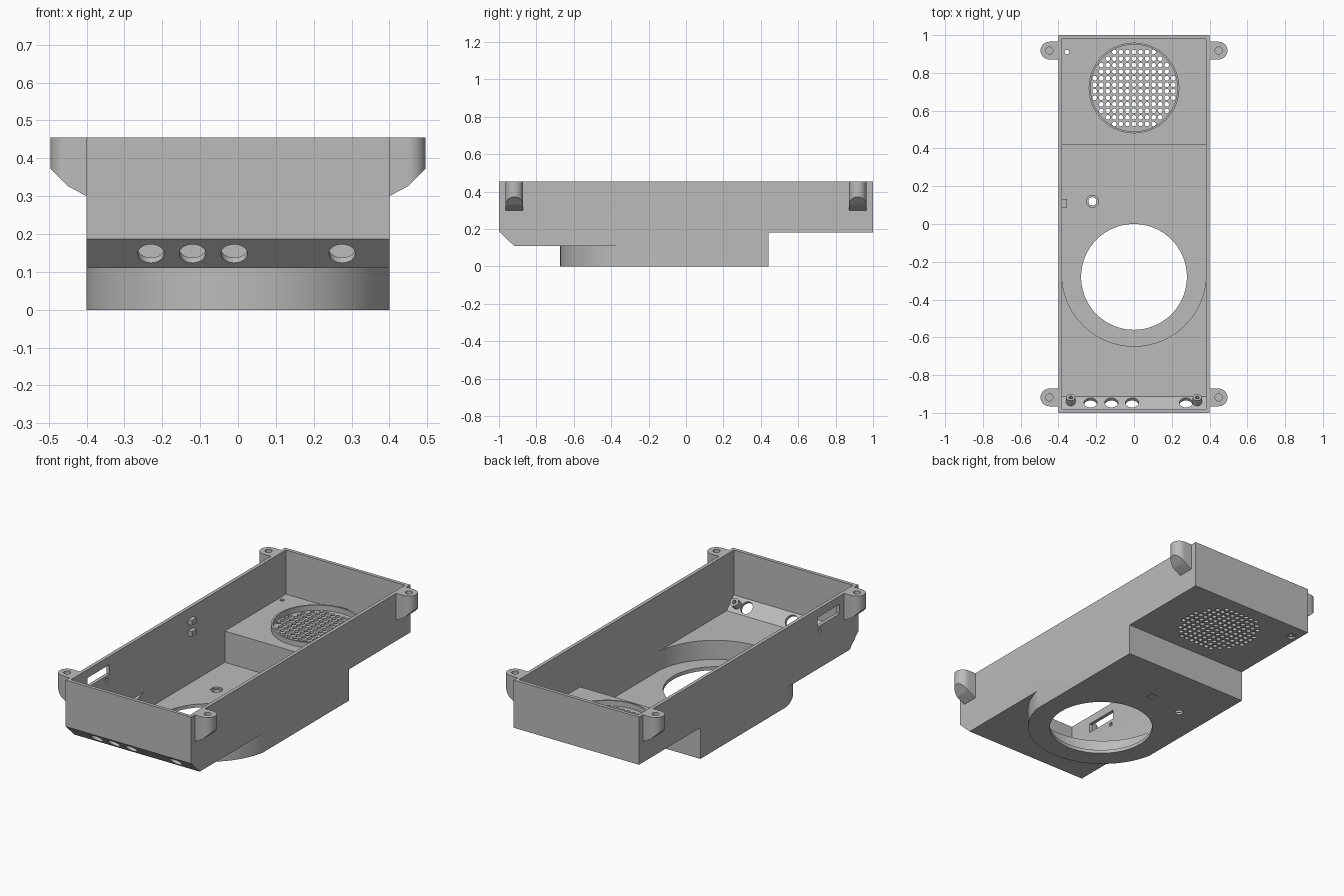
import bpy, bmesh
from math import sin, cos, asin, pi
from mathutils import Vector

if "Cube" in bpy.data.objects:
    bpy.data.objects.remove(bpy.data.objects["Cube"], do_unlink=True)

grey = bpy.data.materials.new("light_grey_plastic")
grey.use_nodes = True
grey.diffuse_color = (0.5, 0.5, 0.5, 1)
grey.node_tree.nodes["Principled BSDF"].inputs["Base Color"].default_value = (0.5, 0.5, 0.5, 1)

TOP, WALL = 0.455, 0.02
UP = Vector((0, 0, 1))
SLOPE = Vector((0, 1, 1)).normalized()      # inward normal of the front chamfer


def finish(name, bm):
    bmesh.ops.recalc_face_normals(bm, faces=bm.faces[:])
    mesh = bpy.data.meshes.new(name)
    bm.to_mesh(mesh)
    bm.free()
    mesh.materials.append(grey)
    ob = bpy.data.objects.new(name, mesh)
    bpy.context.scene.collection.objects.link(ob)
    return ob


def add_prism(bm, pts, lo, hi, place):
    """Extrude a 2D outline from lo to hi; place maps (u, v, w) to a 3D point."""
    a = [bm.verts.new(place(u, v, lo)) for u, v in pts]
    b = [bm.verts.new(place(u, v, hi)) for u, v in pts]
    bm.faces.new(a)
    bm.faces.new(b)
    for i in range(len(pts)):
        j = (i + 1) % len(pts)
        bm.faces.new((a[i], a[j], b[j], b[i]))


def prism(name, pts, lo, hi, place):
    bm = bmesh.new()
    add_prism(bm, pts, lo, hi, place)
    return finish(name, bm)


def along_x(u, v, w):
    return (w, u, v)


def along_y(u, v, w):
    return (u, w, v)


def along_z(u, v, w):
    return (u, v, w)


def circle(r, n):
    return [(r * cos(2 * pi * i / n), r * sin(2 * pi * i / n)) for i in range(n)]


def cylinders(name, specs, axis=UP):
    """Each spec is (centre, radius, low, high, sides) along the axis."""
    side = Vector((1, 0, 0))
    other = axis.cross(side)
    bm = bmesh.new()
    for c, r, lo, hi, n in specs:
        add_prism(bm, circle(r, n), lo, hi,
                  lambda u, v, w: Vector(c) + side * u + other * v + axis * w)
    return finish(name, bm)


def boxes(name, specs):
    bm = bmesh.new()
    for c, s in specs:
        ret = bmesh.ops.create_cube(bm, size=1)
        bmesh.ops.scale(bm, vec=s, verts=ret["verts"])
        bmesh.ops.translate(bm, vec=c, verts=ret["verts"])
    return finish(name, bm)


def combine(ob, tool, operation="DIFFERENCE"):
    mod = ob.modifiers.new("combine", "BOOLEAN")
    mod.operation, mod.object, mod.solver = operation, tool, "EXACT"
    tool.hide_render = True
    dg = bpy.context.evaluated_depsgraph_get()
    mesh = bpy.data.meshes.new_from_object(ob.evaluated_get(dg))
    ob.modifiers.clear()
    ob.data = mesh
    bpy.data.objects.remove(tool, do_unlink=True)


def round_front(radius, half, back, cy=-0.265, n=48):
    """Plan with a straight back and a bowed front."""
    a = asin(half / radius)
    arc = [(radius * sin(-a + 2 * a * i / n), cy - radius * cos(-a + 2 * a * i / n))
           for i in range(n + 1)]
    return arc + [(half, back), (-half, back)]


# Outer body: tray with chamfered front, plus the deeper middle well
tray = [(-1, TOP), (-1, 0.187), (-0.92, 0.11), (0.3, 0.11), (0.3, 0.18), (1, 0.18), (1, TOP)]
body = prism("enclosure_body", tray, -0.4, 0.4, along_x)
combine(body, prism("well", round_front(0.408, 0.4, 0.44), 0, 0.3, along_z), "UNION")

# Hollow inside
hollow = [(-0.98, 0.6), (-0.98, 0.195), (-0.913, 0.13), (0.3, 0.13), (0.3, 0.2),
          (0.98, 0.2), (0.98, 0.6)]
combine(body, prism("tray_hollow", hollow, -0.38, 0.38, along_x))
combine(body, prism("well_hollow", round_front(0.382, 0.38, 0.422), WALL, 0.3, along_z))

# Large round opening and small floor holes
combine(body, cylinders("floor_holes", [
    ((0, -0.28, 0), 0.28, -0.1, 0.1, 96),
    ((-0.22, 0.12, 0), 0.022, -0.1, 0.1, 24),
    ((-0.355, 0.91, 0.18), 0.012, -0.1, 0.1, 16)]))
combine(body, cylinders("countersinks", [
    ((-0.22, 0.12, 0), 0.032, 0.012, 0.1, 24),
    ((-0.355, 0.91, 0.18), 0.026, -0.1, 0.01, 24)]))
combine(body, boxes("square_pocket", [((0, 0.155, 0.02), (0.068, 0.068, 0.012)),
                                      ((0, 0.155, 0), (0.05, 0.05, 0.012))]))

# Speaker grille
step = 0.0346
grille = []
for i in range(-6, 7):
    for j in range(12):
        x, y = i * step, (j - 5.5) * step
        if x * x + y * y < 0.22 ** 2:
            grille.append(((x, 0.72 + y, 0.19), 0.0125, -0.1, 0.1, 12))
combine(body, cylinders("grille_holes", grille))

# Angled holes through the front chamfer
combine(body, cylinders("chamfer_holes", [
    ((x, -0.96, 0.148), 0.035, -0.06, 0.06, 32) for x in (-0.23, -0.12, -0.01, 0.275)], SLOPE))

# Slot and pin hole in the right wall
combine(body, boxes("wall_slot", [((-0.39, -0.73, 0.38), (0.1, 0.2, 0.055)),
                                  ((-0.39, -0.65, 0.325), (0.1, 0.02, 0.02))]))

# Raised ring round the speaker
ring = cylinders("speaker_ring", [((0, 0.72, 0.2), 0.24, -0.005, 0.03, 64)])
combine(ring, cylinders("ring_bore", [((0, 0.72, 0.2), 0.23, -0.1, 0.1, 64)]))

# Small clips on the right wall
clips = boxes("wall_clips", [((-0.37, 0.11, z), (0.028, 0.045, 0.03)) for z in (0.38, 0.315)])

# Screw posts on the inner chamfer
parts = [body, ring, clips]
for side, x in (("right", -0.335), ("left", 0.335)):
    post = cylinders(side + "_screw_post", [((x, -0.96, 0.148), 0.024, 0.008, 0.06, 24)], SLOPE)
    combine(post, cylinders("post_bore", [((x, -0.96, 0.148), 0.011, 0.03, 0.1, 16)], SLOPE))
    parts.append(post)

# Mounting lugs: rounded ears with a sloped underside and a blind screw hole
for sx, side in ((-1, "right"), (1, "left")):
    for y, end in ((-0.918, "front"), (0.918, "back")):
        ear = [(sx * (0.448 + 0.047 * cos(a)), y + 0.047 * sin(a))
               for a in (-pi / 2 + pi * i / 24 for i in range(25))]
        ear += [(sx * 0.4, y + 0.047), (sx * 0.4, y - 0.047)]
        lug = prism(f"{end}_{side}_lug", ear, 0.25, TOP, along_z)
        under = [(0.39, 0.2), (0.39, 0.295), (0.4, 0.3), (0.45, 0.327), (0.51, 0.387), (0.51, 0.2)]
        combine(lug, prism("lug_slope", [(sx * u, v) for u, v in under],
                           y - 0.1, y + 0.1, along_y))
        combine(lug, cylinders("lug_bore", [((sx * 0.448, y, TOP), 0.019, -0.09, 0.1, 20)]))
        parts.append(lug)

# Smooth the round walls, keep edges crisp
bpy.ops.object.select_all(action="DESELECT")
for ob in parts:
    ob.select_set(True)
bpy.context.view_layer.objects.active = body
bpy.ops.object.shade_smooth_by_angle(angle=0.5)
